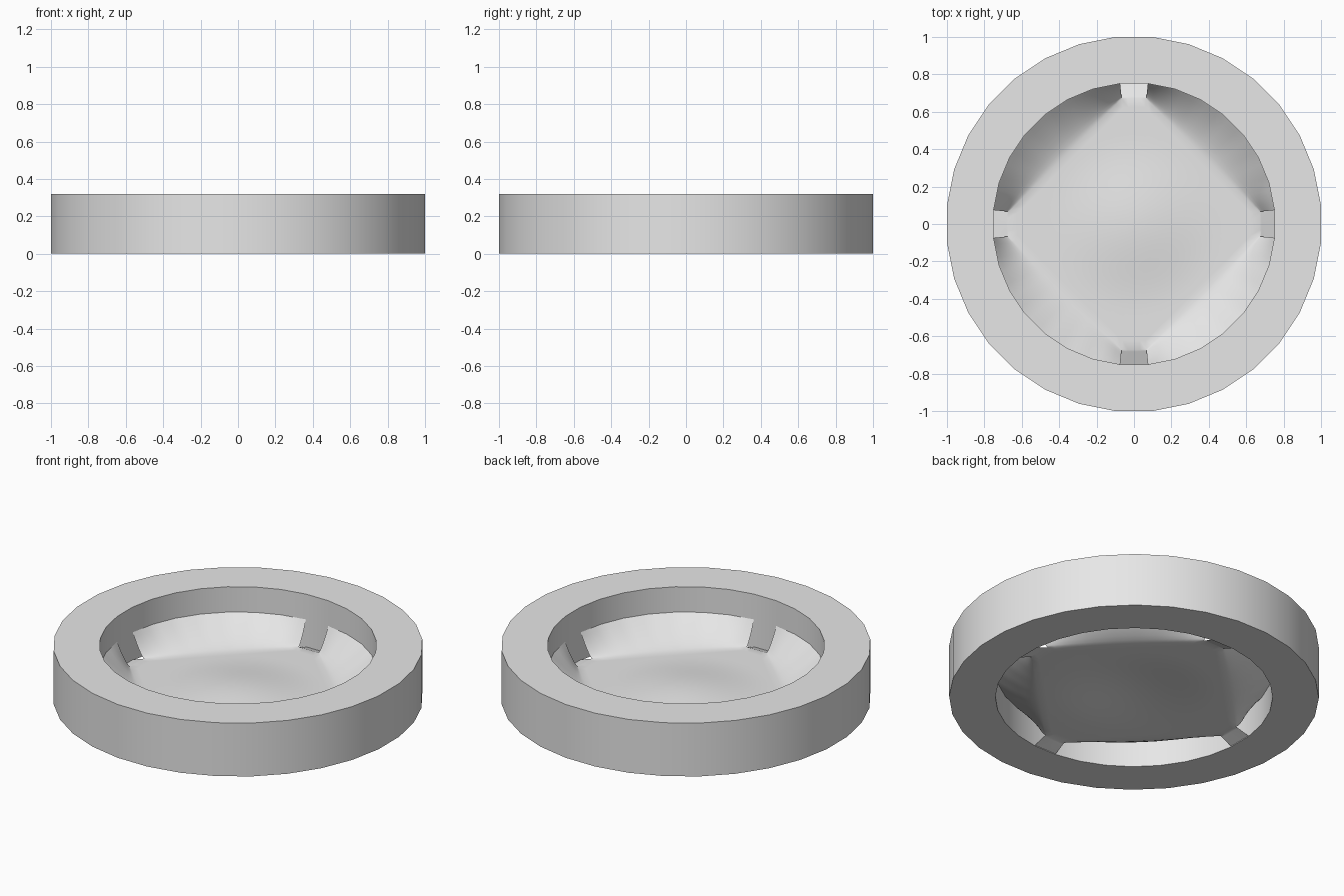
import bpy, bmesh, math

cube = bpy.data.objects.get("Cube")
if cube:
    bpy.data.objects.remove(cube)

SIDES = 32
STEP = 2 * math.pi / SIDES
HALF = STEP / 2
OUTER, INNER, HEIGHT = 1.005, 0.754, 0.32
RIM_Z, FLOOR_Z = 0.168, 0.035

grey = bpy.data.materials.new("light grey")
grey.use_nodes = True
grey.diffuse_color = (0.8, 0.8, 0.8, 1)
grey.node_tree.nodes["Principled BSDF"].inputs["Base Color"].default_value = (0.8, 0.8, 0.8, 1)


def finish(name, bm, angle):
    mesh = bpy.data.meshes.new(name)
    bm.to_mesh(mesh)
    bm.free()
    mesh.materials.append(grey)
    obj = bpy.data.objects.new(name, mesh)
    bpy.context.collection.objects.link(obj)
    bpy.ops.object.select_all(action="DESELECT")
    obj.select_set(True)
    bpy.context.view_layer.objects.active = obj
    bpy.ops.object.shade_smooth_by_angle(angle=math.radians(angle))
    return obj


# Outer ring: a rectangular section swept around the polygon
bm = bmesh.new()
section = [(OUTER, 0), (OUTER, HEIGHT), (INNER, HEIGHT), (INNER, 0)]
loops = []
for i in range(SIDES):
    a = HALF + i * STEP
    loops.append([bm.verts.new((r * math.cos(a), r * math.sin(a), z)) for r, z in section])
for i in range(SIDES):
    a, b = loops[i], loops[(i + 1) % SIDES]
    for j in range(4):
        k = (j + 1) % 4
        bm.faces.new((a[j], b[j], b[k], a[k]))
bmesh.ops.recalc_face_normals(bm, faces=bm.faces)
finish("outer_ring", bm, 35)


def wall_radius(a):
    # distance to the flat-sided inner wall
    return INNER * math.cos(HALF) / math.cos((a + HALF) % STEP - HALF)


def floor_height(r):
    # slightly raised middle
    return FLOOR_Z + 0.035 * (0.5 + 0.5 * math.cos(math.pi * min(r / 0.47, 1)))


def fold_radius(a):
    # straight fold line between neighbouring tabs
    return 0.52 / math.cos(a - math.pi / 4)


def add_sector(bm, start, end, columns, turn, is_tab):
    inner_rows, outer_rows = 14, 8
    grid = []
    for c in range(columns + 1):
        a = start + (end - start) * c / columns
        wall = wall_radius(a)
        fold = fold_radius(HALF) if is_tab else fold_radius(a)
        column = []
        for i in range(inner_rows + outer_rows + 1):
            if i <= inner_rows:
                r = fold * i / inner_rows
                z = floor_height(r)
            else:
                t = (i - inner_rows) / outer_rows
                r = fold + (wall - fold) * t
                z = floor_height(r)
                z += (0.004 - z) * t if is_tab else (RIM_Z - z) * t ** 1.4
            column.append(bm.verts.new((r * math.cos(a + turn), r * math.sin(a + turn), z)))
        grid.append(column)
    for p, q in zip(grid, grid[1:]):
        for i in range(len(p) - 1):
            bm.faces.new((p[i], p[i + 1], q[i + 1], q[i]))


# Sagging membrane: four raised sectors and four tabs pulled down to the wall
bm = bmesh.new()
for quarter in range(4):
    turn = quarter * math.pi / 2
    add_sector(bm, HALF, math.pi / 2 - HALF, 28, turn, False)
    add_sector(bm, -HALF, HALF, 4, turn, True)
bmesh.ops.remove_doubles(bm, verts=bm.verts, dist=0.0005)
bmesh.ops.recalc_face_normals(bm, faces=bm.faces)
if sum(f.normal.z for f in bm.faces) < 0:
    bmesh.ops.reverse_faces(bm, faces=bm.faces)
finish("membrane", bm, 80)
